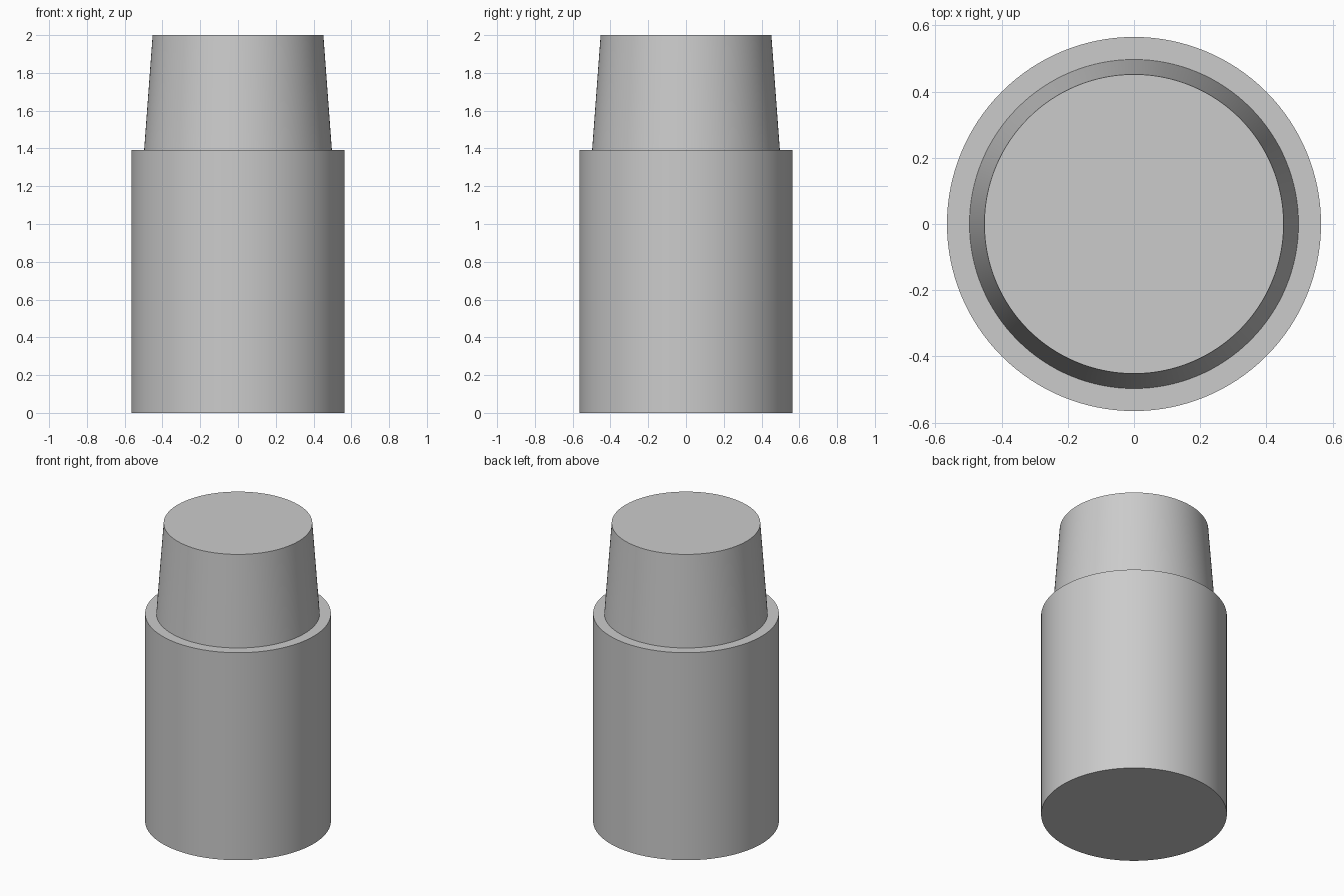
import bpy, bmesh, math

cube = bpy.data.objects.get("Cube")
if cube:
    bpy.data.objects.remove(cube, do_unlink=True)

SEGMENTS = 128

# Plain grey
grey = bpy.data.materials.new("grey")
grey.use_nodes = True
colour = (0.6, 0.6, 0.6, 1.0)
grey.diffuse_color = colour
grey.node_tree.nodes["Principled BSDF"].inputs["Base Color"].default_value = colour


def turned_solid(name, profile, material):
    """Closed solid of revolution from (radius, height) points, bottom to top."""
    bm = bmesh.new()
    rings = []
    for r, z in profile:
        rings.append([bm.verts.new((r * math.cos(a), r * math.sin(a), z))
                      for a in (2 * math.pi * i / SEGMENTS for i in range(SEGMENTS))])
    for low, high in zip(rings, rings[1:]):
        for i in range(SEGMENTS):
            j = (i + 1) % SEGMENTS
            bm.faces.new((low[i], low[j], high[j], high[i]))
    bm.faces.new(rings[0][::-1])
    bm.faces.new(rings[-1])
    mesh = bpy.data.meshes.new(name)
    bm.to_mesh(mesh)
    bm.free()
    mesh.materials.append(material)
    obj = bpy.data.objects.new(name, mesh)
    bpy.context.collection.objects.link(obj)
    bpy.ops.object.select_all(action='DESELECT')
    obj.select_set(True)
    bpy.context.view_layer.objects.active = obj
    bpy.ops.object.shade_smooth_by_angle(angle=math.radians(30))
    return obj


# Straight cylinder, flat shoulder, then tapered neck with a flat top
turned_solid("stepped_body",
             [(0.565, 0.0), (0.565, 1.393), (0.497, 1.393), (0.452, 2.0)],
             grey)
